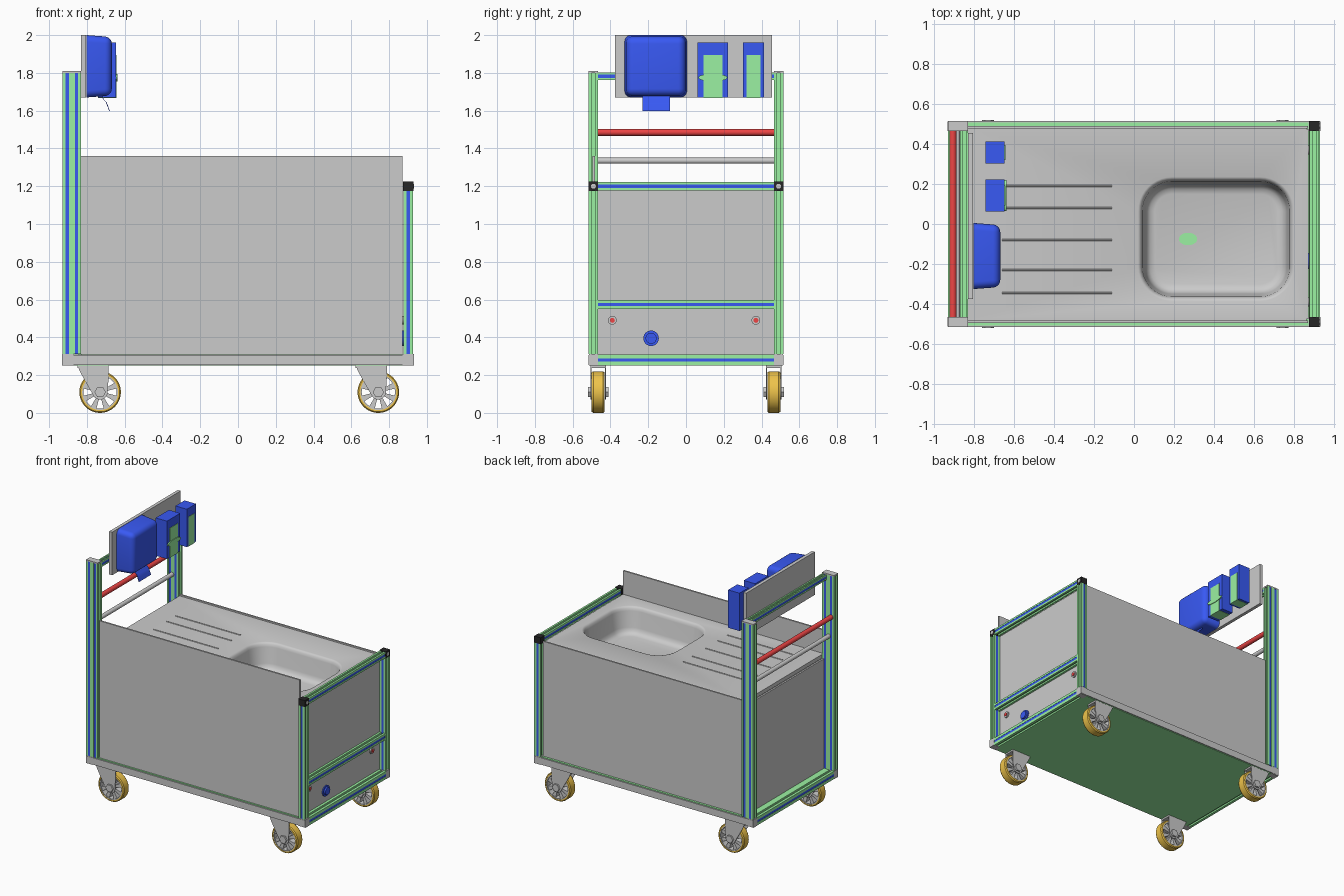
import bpy, bmesh
from math import cos, sin, pi, radians
from mathutils import Vector

if "Cube" in bpy.data.objects:
    bpy.data.objects.remove(bpy.data.objects["Cube"])

COLORS = {"green": (0.33, 0.88, 0.36), "blue": (0.04, 0.1, 0.9), "red": (0.85, 0.06, 0.06),
          "orange": (0.86, 0.55, 0.07), "black": (0.02, 0.02, 0.02)}
MATS = {}
for cname, c in COLORS.items():
    MATS[cname] = bpy.data.materials.new(cname)
    MATS[cname].diffuse_color = (*c, 1)


def finish(name, bm, color=None):
    bmesh.ops.recalc_face_normals(bm, faces=bm.faces)
    me = bpy.data.meshes.new(name)
    bm.to_mesh(me)
    bm.free()
    if color:
        me.materials.append(MATS[color])
    ob = bpy.data.objects.new(name, me)
    bpy.context.collection.objects.link(ob)
    return ob


def add_prism(bm, pts, axis, a, b):
    def put(u, v, t):
        return {"x": (t, u, v), "y": (u, t, v), "z": (u, v, t)}[axis]
    lo = [bm.verts.new(put(u, v, a)) for u, v in pts]
    hi = [bm.verts.new(put(u, v, b)) for u, v in pts]
    bm.faces.new(lo)
    bm.faces.new(hi)
    for i in range(len(pts)):
        j = (i + 1) % len(pts)
        bm.faces.new((lo[i], lo[j], hi[j], hi[i]))


def prism(name, pts, axis, a, b, color=None):
    bm = bmesh.new()
    add_prism(bm, pts, axis, a, b)
    return finish(name, bm, color)


def box(name, x0, x1, y0, y1, z0, z1, color=None):
    return prism(name, [(x0, y0), (x1, y0), (x1, y1), (x0, y1)], "z", z0, z1, color)


def circle(u, v, ru, n=32, rv=None):
    return [(u + ru * cos(2 * pi * i / n), v + (rv or ru) * sin(2 * pi * i / n)) for i in range(n)]


def slotted(name, axis, a, b, u0, u1, v0, v1, nu, nv, blue):
    """Slotted aluminium bar with blue strips in the faces normal to 'blue' (u or v)."""
    sw, d = 0.009, 0.012
    cs = [Vector(p) for p in ((u0, v0), (u1, v0), (u1, v1), (u0, v1))]
    pts, strips = [], []
    for k in range(4):
        p, q = cs[k], cs[(k + 1) % 4]
        t = (q - p).normalized()
        inn = Vector((-t.y, t.x)) * d
        n = nu if k % 2 == 0 else nv
        pts.append(p)
        for i in range(n):
            m = p.lerp(q, (i + 0.5) / n)
            slot = [m - t * sw, m - t * sw + inn, m + t * sw + inn, m + t * sw]
            pts += slot
            if (k % 2 == 0) == (blue == "v"):
                o = inn * 0.15
                strips.append([slot[0] + o, slot[1], slot[2], slot[3] + o])
    prism(name, [tuple(p) for p in pts], axis, a, b, "green")
    bm = bmesh.new()
    for s in strips:
        add_prism(bm, [tuple(p) for p in s], axis, a, b)
    finish(name + "_strips", bm, "blue")


# Base: green slab, grey side plates, slotted end rails, corner feet
box("base_slab", -0.872, 0.872, -0.507, 0.507, 0.25, 0.31, "green")
for s, n in ((-1, "front"), (1, "back")):
    y0, y1 = sorted((s * 0.506, s * 0.515))
    box(f"base_{n}_plate", -0.93, 0.93, y0, y1, 0.254, 0.306)
    y0, y1 = sorted((s * 0.465, s * 0.513))
    for x0, x1 in ((-0.932, -0.872), (0.872, 0.932)):
        box(f"base_{n}_foot", x0, x1, y0, y1, 0.25, 0.311)
for x0, x1, n in ((-0.93, -0.872, "left"), (0.872, 0.93, "right")):
    slotted(f"base_{n}_rail", "y", -0.465, 0.465, x0, x1, 0.25, 0.31, 1, 1, "u")

# Posts with caps
for s, n in ((-1, "front"), (1, "back")):
    y0, y1 = sorted((s * 0.465, s * 0.515))
    slotted(f"left_{n}_post", "z", 0.311, 1.80, -0.93, -0.83, y0, y1, 2, 1, "v")
    box(f"left_{n}_post_cap", -0.93, -0.83, y0, y1, 1.80, 1.81)
    slotted(f"right_{n}_post", "z", 0.311, 1.175, 0.875, 0.927, y0, y1, 1, 1, "v")
    box(f"right_{n}_corner", 0.874, 0.928, y0, y1, 1.175, 1.225, "black")
    prism(f"right_{n}_corner_disc", circle(s * 0.49, 1.20, 0.013), "x", 0.928, 0.931)

# Cross rails and handle bars
slotted("right_top_rail", "y", -0.465, 0.465, 0.877, 0.925, 1.177, 1.222, 1, 1, "u")
slotted("right_middle_rail", "y", -0.465, 0.465, 0.875, 0.925, 0.55, 0.598, 1, 1, "u")
slotted("left_top_rail", "y", -0.465, 0.465, -0.868, -0.83, 1.762, 1.802, 1, 1, "x")
prism("red_handle", circle(-0.905, 1.485, 0.018), "y", -0.465, 0.465, "red")
prism("grey_handle", circle(-0.885, 1.335, 0.016), "y", -0.465, 0.465)

# Body panels
box("front_panel", -0.83, 0.87, -0.495, -0.482, 0.31, 1.36)
box("back_panel", -0.83, 0.87, 0.478, 0.490, 0.31, 1.19)
box("left_panel", -0.845, -0.832, -0.465, 0.465, 0.31, 1.15)
box("right_panel", 0.862, 0.872, -0.475, 0.475, 0.31, 1.18)


# Sink top: rounded-rectangle rings lofted from the outer skirt into the basin
def rounded(x0, x1, y0, y1, r, k=10):
    out = []
    for cx, cy, a in ((x1 - r, y1 - r, 0), (x0 + r, y1 - r, 90), (x0 + r, y0 + r, 180), (x1 - r, y0 + r, 270)):
        out += [(cx + r * cos(radians(a + 90 * i / k)), cy + r * sin(radians(a + 90 * i / k))) for i in range(k + 1)]
    return out


TOP = 1.18
bm = bmesh.new()
rings = [(rounded(-0.83, 0.862, -0.481, 0.477, 0.002), TOP - 0.03),
         (rounded(-0.83, 0.862, -0.481, 0.477, 0.002), TOP)]
for inset, drop in ((0, 0), (0.008, 0.003), (0.016, 0.012), (0.022, 0.03), (0.036, 0.15),
                    (0.045, 0.175), (0.06, 0.19), (0.085, 0.197)):
    rings.append((rounded(0.02 + inset, 0.80 - inset, -0.385 + inset, 0.235 - inset, 0.17 - inset), TOP - drop))
loops = [[bm.verts.new((x, y, z)) for x, y in pts] for pts, z in rings]
for la, lb in zip(loops, loops[1:]):
    for i in range(len(la)):
        j = (i + 1) % len(la)
        bm.faces.new((la[i], la[j], lb[j], lb[i]))
bm.faces.new(loops[-1])
finish("sink_top", bm)
prism("sink_drain", circle(0.27, -0.075, 0.046, 32, 0.031), "z", TOP - 0.2, TOP - 0.19, "green")
for y in (0.19, 0.08, -0.08, -0.23, -0.345):
    prism("drainer_ridge", [(y - 0.006, TOP - 0.002), (y + 0.006, TOP - 0.002), (y + 0.002, TOP + 0.004),
                            (y - 0.002, TOP + 0.004)], "x", -0.66, -0.11)

# Connectors on the right panel
for y in (-0.39, 0.37):
    prism("socket_ring", circle(y, 0.49, 0.023), "x", 0.871, 0.882)
    prism("socket_core", circle(y, 0.49, 0.013), "x", 0.871, 0.887, "red")
prism("power_inlet", circle(-0.185, 0.395, 0.041), "x", 0.871, 0.88, "blue")
prism("power_inlet_cap", circle(-0.185, 0.395, 0.029), "x", 0.88, 0.892, "blue")

# Dispenser board
box("dispenser_board", -0.83, -0.805, -0.375, 0.455, 1.67, 2.0)

# Large rounded towel dispenser, tapered toward the front
bm = bmesh.new()
bmesh.ops.create_cube(bm, size=1)
for v in bm.verts:
    f = 0.155 if v.co.x > 0 else 0.165
    v.co = (-0.735 + v.co.x * 0.134, -0.16 + 2 * v.co.y * f, 1.835 + 2 * v.co.z * f)
back = min(v.co.x for v in bm.verts)
edges = [e for e in bm.edges if not all(v.co.x < back + 1e-4 for v in e.verts)]
bmesh.ops.bevel(bm, geom=edges, offset=0.036, segments=5, profile=0.5, affect="EDGES")
finish("towel_dispenser", bm, "blue")

# Paper towel hanging out below
path = [(-0.725, 1.69), (-0.715, 1.66), (-0.70, 1.645), (-0.692, 1.625), (-0.682, 1.597)]
prism("paper_towel", path + [(x + 0.004, z) for x, z in reversed(path)], "y", -0.23, -0.085, "blue")

# Two small dispensers with green front labels
for y0, y1, m, n in ((0.062, 0.222, 0.03, "soap"), (0.302, 0.412, 0.018, "glove")):
    box(f"{n}_dispenser", -0.742, -0.646, y0, y1, 1.67, 1.96, "blue")
    box(f"{n}_label", -0.742, -0.643, y0 + m, y1 - m, 1.668, 1.895, "green")
prism("soap_lever", circle(0.142, 1.775, 0.077, 32, 0.02), "x", -0.646, -0.638, "green")


# Casters: one built at the origin, then shared by four corners
def lathe(name, section, color=None, n=48):
    bm = bmesh.new()
    ls = [[bm.verts.new((r * cos(2 * pi * i / n), y, 0.11 + r * sin(2 * pi * i / n))) for r, y in section]
          for i in range(n)]
    k = len(section)
    for i in range(n):
        p, q = ls[i], ls[(i + 1) % n]
        for j in range(k):
            bm.faces.new((p[j], p[(j + 1) % k], q[(j + 1) % k], q[j]))
    return finish(name, bm, color)


parts = [lathe("tyre", [(0.095, -0.034), (0.104, -0.034), (0.11, -0.026), (0.11, 0.026),
                        (0.104, 0.034), (0.095, 0.034)], "orange"),
         lathe("wheel_rim", [(0.088, -0.032), (0.0955, -0.032), (0.0955, 0.032), (0.088, 0.032)]),
         prism("wheel_hub", circle(0, 0.11, 0.032), "y", -0.034, 0.034)]
bm = bmesh.new()
for i in range(8):
    a = 2 * pi * (i + 0.5) / 8
    c, s = cos(a), sin(a)
    pts = [(0.02, -0.006), (0.09, -0.016), (0.09, 0.016), (0.02, 0.006)]
    add_prism(bm, [(r * c - w * s, 0.11 + r * s + w * c) for r, w in pts], "y", -0.025, 0.025)
parts.append(finish("wheel_spokes", bm))
bm = bmesh.new()
low = [(0.04 * cos(radians(a)), 0.11 + 0.04 * sin(radians(a))) for a in range(205, 366, 20)]
for s in (-1, 1):
    add_prism(bm, [(0.045, 0.25), (-0.12, 0.25), (-0.105, 0.215)] + low + [(0.045, 0.19)], "y", s * 0.036, s * 0.041)
add_prism(bm, [(-0.12, 0.238), (0.045, 0.238), (0.045, 0.25), (-0.12, 0.25)], "y", -0.036, 0.036)
parts.append(finish("caster_fork", bm))
bm = bmesh.new()
add_prism(bm, circle(0, 0.11, 0.03, 6), "y", -0.055, -0.041)
add_prism(bm, circle(0, 0.11, 0.03, 6), "y", 0.041, 0.055)
parts.append(finish("axle_nuts", bm))
for x, y in ((0.743, -0.465), (0.743, 0.465), (-0.73, 0.465)):
    for p in parts:
        dup = p.copy()
        dup.location = (x, y, 0)
        bpy.context.collection.objects.link(dup)
for p in parts:
    p.location = (-0.73, -0.465, 0)

# Smooth curved surfaces, keep hard edges
for ob in bpy.context.collection.objects:
    ob.select_set(True)
    bpy.context.view_layer.objects.active = ob
bpy.ops.object.shade_smooth_by_angle(angle=radians(35))

for m in bpy.data.materials:
    if m.users and not m.is_grease_pencil:
        m.use_nodes = True
        m.node_tree.nodes["Principled BSDF"].inputs["Base Color"].default_value = m.diffuse_color
